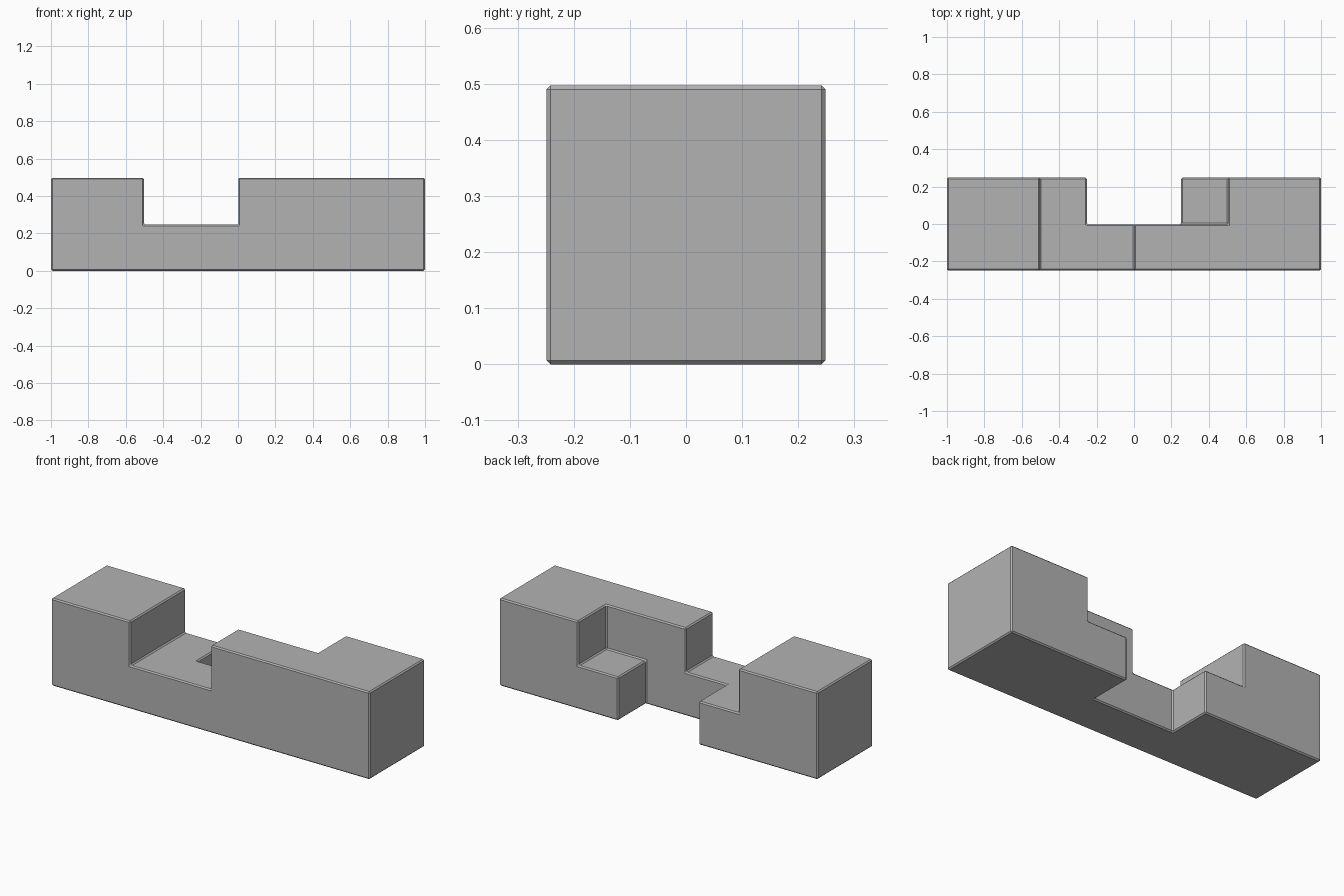
import bpy, bmesh
from math import radians
from mathutils import Vector

if "Cube" in bpy.data.objects:
    bpy.data.objects.remove(bpy.data.objects["Cube"], do_unlink=True)

GAP = 0.002                  # clearance taken off every face
CELL = (2 + 2 * GAP) / 8     # the bar is 8 x 2 x 2 cells
CHAMFER = 0.007

grey = bpy.data.materials.new("plain_grey")
grey.use_nodes = True
colour = (0.45, 0.45, 0.45, 1)
grey.diffuse_color = colour
grey.node_tree.nodes["Principled BSDF"].inputs["Base Color"].default_value = colour


def is_solid(x, y, z):
    if not (0 <= x < 8 and 0 <= y < 2 and 0 <= z < 2):
        return False
    top_notch = z == 1 and x in (2, 3)
    back_notch = y == 1 and x in (3, 4)
    back_step = y == 1 and z == 1 and x == 5
    return not (top_notch or back_notch or back_step)


# Skin of the notched bar: one quad wherever a solid cell meets empty space
bm = bmesh.new()
for x in range(8):
    for y in range(2):
        for z in range(2):
            if not is_solid(x, y, z):
                continue
            centre = Vector((x + 0.5, y + 0.5, z + 0.5))
            for axis in range(3):
                for side in (-1, 1):
                    n = Vector((0, 0, 0))
                    n[axis] = side
                    if is_solid(x + int(n.x), y + int(n.y), z + int(n.z)):
                        continue
                    u = Vector((n.y, n.z, n.x))
                    v = n.cross(u)
                    corners = [(-1, -1), (1, -1), (1, 1), (-1, 1)]
                    bm.faces.new([bm.verts.new(centre + (n + a * u + b * v) / 2)
                                  for a, b in corners])
bmesh.ops.remove_doubles(bm, verts=bm.verts, dist=0.01)
bmesh.ops.recalc_face_normals(bm, faces=bm.faces)
bm.normal_update()

# Scale the cells and pull every face in by the clearance
moved = {}
for vert in bm.verts:
    normals = {tuple(round(c) for c in f.normal) for f in vert.link_faces}
    offset = sum((Vector(n) for n in normals), Vector())
    moved[vert] = (vert.co - Vector((4, 1, 0))) * CELL - offset * GAP
for vert, co in moved.items():
    vert.co = co - Vector((0, 0, GAP))

# Merge flat regions, then chamfer all edges
bmesh.ops.dissolve_limit(bm, angle_limit=radians(5), verts=bm.verts, edges=bm.edges)
bmesh.ops.bevel(bm, geom=list(bm.edges), offset=CHAMFER, segments=1,
                affect='EDGES', clamp_overlap=True)
bmesh.ops.recalc_face_normals(bm, faces=bm.faces)

mesh = bpy.data.meshes.new("notched_bar")
bm.to_mesh(mesh)
bm.free()
mesh.materials.append(grey)
bar = bpy.data.objects.new("notched_bar", mesh)
bpy.context.collection.objects.link(bar)
